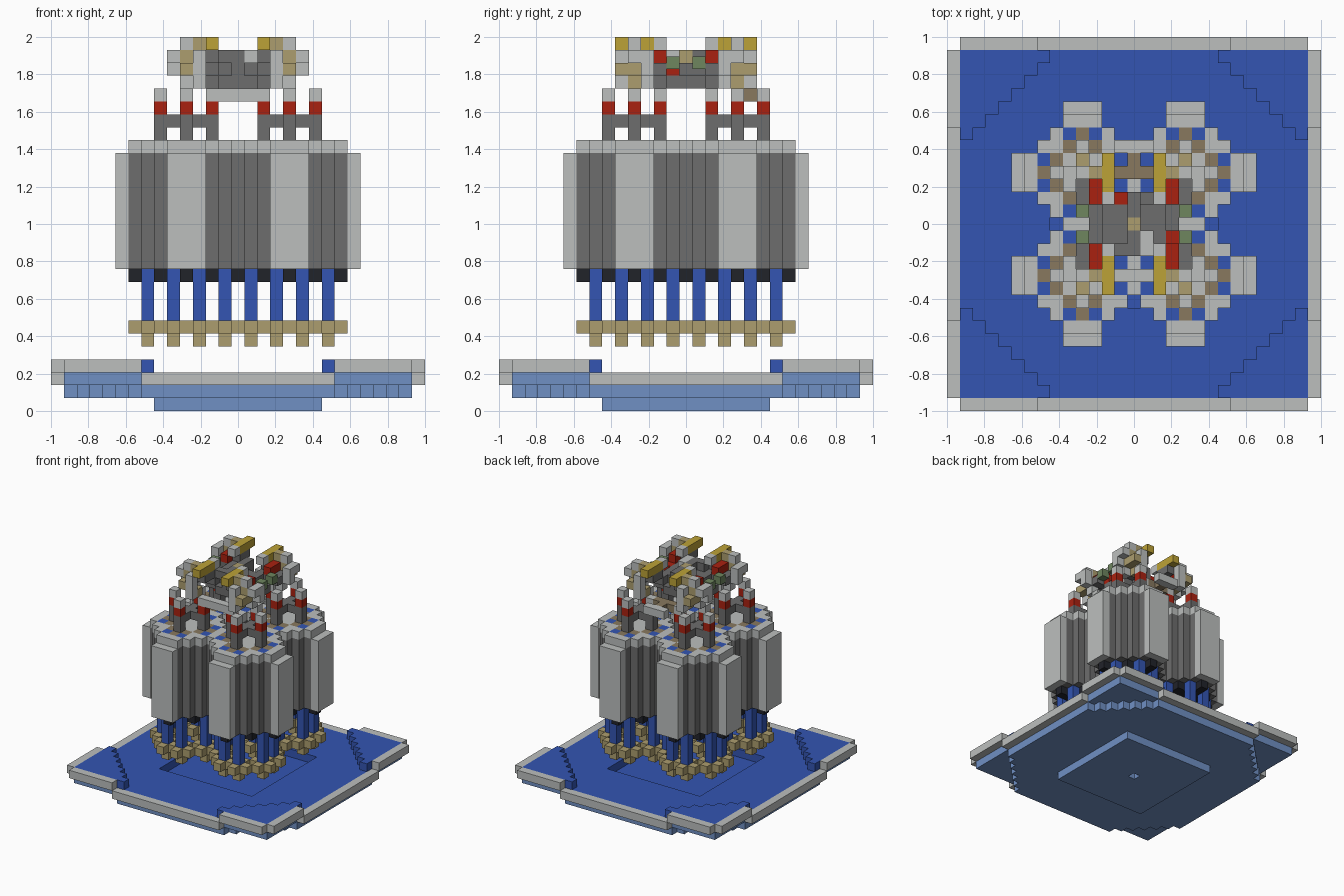
import bpy, bmesh

cube = bpy.data.objects.get("Cube")
if cube:
    bpy.data.objects.remove(cube, do_unlink=True)

UNIT = 2 / 29  # edge of one block


def linear(v):
    v /= 255
    return v / 12.92 if v < 0.04 else ((v + 0.055) / 1.055) ** 2.4


def material(name, *rgb):
    mat = bpy.data.materials.new(name)
    col = [linear(v) for v in rgb] + [1]
    mat.use_nodes = True
    mat.diffuse_color = col
    mat.node_tree.nodes["Principled BSDF"].inputs["Base Color"].default_value = col
    return mat


light = material("light grey", 188, 191, 190)
dark = material("dark grey", 109, 109, 109)
blue = material("deep blue", 51, 85, 178)
sky = material("pale blue", 112, 144, 196)
red = material("red", 170, 33, 16)
gold = material("gold", 188, 162, 55)
tan = material("tan", 172, 157, 110)
brown = material("brown", 136, 121, 95)
green = material("green", 110, 134, 95)
black = material("black", 33, 35, 42)

SIDES = [(1, 0), (0, 1), (-1, 0), (0, -1)]


def part(name, mat, cells, low, high):
    """Extrude a set of grid cells into one block-built solid."""
    cells = set(cells)
    bm = bmesh.new()

    def quad(points):
        bm.faces.new([bm.verts.new([c * UNIT for c in p]) for p in points])

    for x, y in cells:
        ring = [(x + a / 2, y + b / 2) for a, b in [(1, -1), (1, 1), (-1, 1), (-1, -1)]]
        quad([(*p, high) for p in ring])
        quad([(*p, low) for p in reversed(ring)])
        for i, (dx, dy) in enumerate(SIDES):
            if (x + dx, y + dy) not in cells:
                p, q = ring[i], ring[(i + 1) % 4]
                quad([(*p, low), (*q, low), (*q, high), (*p, high)])
    bmesh.ops.remove_doubles(bm, verts=bm.verts, dist=1e-5)
    mesh = bpy.data.meshes.new(name)
    bm.to_mesh(mesh)
    bm.free()
    mesh.materials.append(mat)
    bpy.context.collection.objects.link(bpy.data.objects.new(name, mesh))


def area(rule, size=14):
    span = range(-size, size + 1)
    return {(x, y) for x in span for y in span if rule(abs(x), abs(y))}


def box(x0, x1, y0, y1):
    return {(x, y) for x in range(x0, x1 + 1) for y in range(y0, y1 + 1)}


def mirrored(cells):
    return {(x * a, y * b) for x, y in cells for a in (1, -1) for b in (1, -1)}


def lobes(offsets):
    """Repeat offsets around the four tower axes."""
    return mirrored((4 + x, 4 + y) for x, y in offsets)


# Stepped basin
centre = area(lambda x, y: True, 6)
part("basin_foot", sky, centre - {(0, 0)}, 0, 1)
part("basin_lower_shell", sky, area(lambda x, y: x + y <= 20, 13) - centre, 1, 2)
part("basin_centre_floor", blue, centre, 1, 2)
part("basin_corner_shell", sky, area(lambda x, y: x + y >= 20, 13), 2, 3)
part("basin_floor", blue, area(lambda x, y: x + y < 20, 13) - centre, 2, 3)
part("basin_corner_floor", blue, area(lambda x, y: x + y >= 20, 13), 3, 4)
part("basin_rim_sides", light, area(lambda x, y: max(x, y) == 14 and min(x, y) <= 7), 2, 3)
part("basin_rim_corners", light, area(lambda x, y: max(x, y) == 14 and 8 <= min(x, y) <= 13), 3, 4)

# Rods with their collars and tips
rods = area(lambda x, y: (x, y) in [(1, 3), (3, 1)], 3)
collars = rods | {(x + a, y + b) for x, y in rods for a, b in SIDES}
part("rod_tips", tan, lobes(rods), 5, 6)
part("rod_collars", tan, lobes(collars), 6, 7)
part("rods", blue, lobes(rods), 7, 11)
part("tower_undersides", black, lobes(area(lambda x, y: x + y <= 4, 4) - rods), 10, 11)

# Four joined towers with outer panels and inlaid caps
disc = area(lambda x, y: x + y <= 5, 4)
inlay = area(lambda x, y: (x, y) in [(0, 3), (1, 2), (2, 1), (3, 0)], 3)
part("tower_hulls", dark, lobes(disc), 11, 20)
part("outer_panels", light, mirrored(box(3, 5, 9, 9) | box(9, 9, 3, 5)), 11, 20)
part("tower_caps", light, lobes(disc - rods - inlay), 20, 21)
part("cap_dots", blue, lobes(rods), 20, 21)
part("cap_inlay", brown, lobes(inlay), 20, 21)

# Posts and braces on each tower
posts = {(2 * a, 2 * b) for a, b in SIDES}
braces = area(lambda x, y: x * y == 0, 2)
part("posts", dark, lobes(posts), 21, 22)
part("post_braces", dark, lobes(braces), 22, 23)
part("post_bands", red, lobes(posts), 23, 24)
part("post_tops", light, lobes(posts), 24, 25)
part("front_bridge", light, box(-1, 1, -4, -4), 24, 25)
part("back_bridge", brown, box(-1, 1, 4, 4) | {(0, 5)}, 24, 25)
part("back_bridge_edge", light, box(-1, 1, 6, 6), 24, 25)

# Central machinery
part("core_base", dark, box(-3, 3, -1, 1) | box(-1, 1, -2, 2), 25, 26)
part("core_middle", dark, box(-2, 2, -1, 1) | box(0, 0, -2, 2), 26, 27)
part("core_top", dark, box(-1, 0, -2, -2) | box(0, 0, -1, 2) - {(0, 0)}, 27, 28)
part("core_cap", tan, {(0, 0)}, 27, 28)
part("core_side_block", light, {(1, -1), (1, -2)}, 27, 28)
part("core_valve", red, {(-1, 2)}, 26, 27)
part("side_valve", red, {(3, -1)}, 26, 27)

# Pipe loops, the same in each quarter: name, colour, cells, level
pipes = [
    ("pipe_feet", light, {(4, 3), (3, 5)}, 25),
    ("pipe_foot_joints", tan, {(3, 4)}, 25),
    ("pipe_lower_frames", dark, box(3, 4, 2, 2) | {(4, 3), (2, 2)}, 26),
    ("pipe_elbows", light, {(5, 3), (3, 5)}, 26),
    ("pipe_elbow_joints", tan, {(4, 4), (4, 5)}, 26),
    ("pipe_valves", red, box(3, 3, 2, 3), 27),
    ("pipe_lamps", green, {(4, 1)}, 26.5),
    ("pipe_stems", dark, {(2, 3), (2, 4)}, 27),
    ("pipe_shoulders", light, {(5, 3), (5, 4), (3, 5)}, 27),
    ("pipe_shoulder_joints", tan, {(4, 4)}, 27),
    ("pipe_bends", light, {(4, 4), (2, 2)}, 28),
    ("pipe_bend_joints", tan, {(3, 4)}, 28),
    ("pipe_crowns", gold, box(2, 2, 3, 5), 28),
]
for name, mat, cells, level in pipes:
    part(name, mat, mirrored(cells), level, level + 1)
